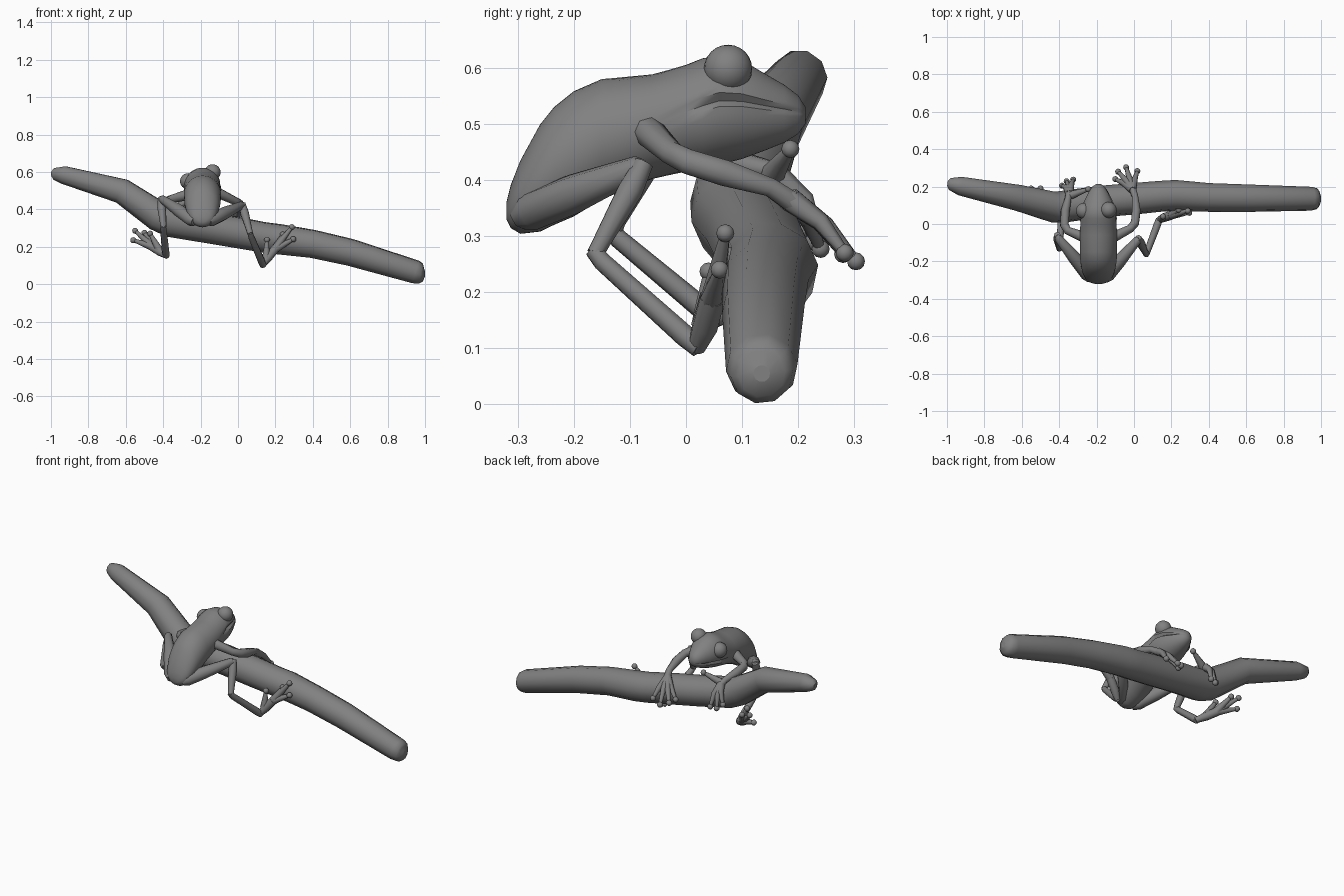
import bpy, bmesh, math
from mathutils import Vector

# one dark grey for every part
GREY = bpy.data.materials.new("dark_grey")
GREY.diffuse_color = (.22, .22, .22, 1)


def finish(ob, convert=False):
    bpy.ops.object.select_all(action='DESELECT')
    bpy.context.view_layer.objects.active = ob
    ob.select_set(True)
    if convert:
        bpy.ops.object.convert(target='MESH')
    ob = bpy.context.object
    ob.data.materials.clear()
    ob.data.materials.append(GREY)
    bpy.ops.object.shade_smooth_by_angle(angle=math.radians(50))


def tube(name, pts, sides=12):
    """Tapered tube through (x, y, z, radius) points."""
    cu = bpy.data.curves.new(name, 'CURVE')
    cu.dimensions = '3D'
    cu.bevel_depth = 1.0
    cu.bevel_resolution = sides // 4 - 1
    cu.use_fill_caps = True
    sp = cu.splines.new('POLY')
    sp.points.add(len(pts) - 1)
    for p, (x, y, z, r) in zip(sp.points, pts):
        p.co = (x, y, z, 1)
        p.radius = r
    ob = bpy.data.objects.new(name, cu)
    bpy.context.collection.objects.link(ob)
    finish(ob, True)


def ball(name, loc, r, seg=16):
    bpy.ops.mesh.primitive_uv_sphere_add(segments=seg, ring_count=seg // 2, radius=r, location=loc)
    ob = bpy.context.object
    ob.name = name
    finish(ob)


def digits(name, root, tips, lift=(0, 0, 0)):
    """Fan of fingers with round pads; thick roots merge into a palm."""
    a = Vector(root)
    for i, t in enumerate(tips):
        b = Vector(t)
        m = a.lerp(b, 0.5) + Vector(lift)
        tube(f"{name}_digit_{i + 1}", [(*a, .022), (*m, .016), (*b, .009)])
        ball(f"{name}_pad_{i + 1}", b, .016, seg=12)


# branch
tube("branch", [(-.998, .215, .59, .012), (-.985, .214, .59, .032), (-.93, .203, .583, .05),
                (-.62, .14, .497, .07), (-.43, .09, .365, .083), (-.36, .095, .335, .086),
                (-.18, .12, .305, .085), (0, .135, .275, .085), (.14, .148, .25, .083),
                (.22, .153, .24, .083), (.4, .142, .215, .077), (.6, .138, .17, .074),
                (.95, .135, .065, .064), (.978, .135, .056, .056), (.99, .135, .055, .042),
                (.999, .135, .055, .015)], 16)

# body and head: rings along y as (y, top, bottom, half width, roll in degrees)
rings = [(-.32, .36, .33, .02, 0), (-.312, .392, .314, .048, 0), (-.295, .435, .304, .068, 0),
         (-.26, .499, .308, .085, 0), (-.235, .53, .32, .091, 0), (-.2, .558, .335, .097, 0),
         (-.15, .58, .365, .1, 3), (-.06, .588, .402, .1, 8), (0, .605, .415, .097, 14),
         (.03, .617, .42, .098, 17), (.06, .622, .427, .097, 19), (.1, .614, .437, .086, 19),
         (.14, .59, .452, .068, 19), (.175, .57, .466, .05, 19), (.2, .551, .482, .032, 19),
         (.213, .53, .5, .013, 19)]
N = 48
bm = bmesh.new()
loops = []
for y, top, bot, w, roll in rings:
    c, s = math.cos(math.radians(-roll)), math.sin(math.radians(-roll))
    loop = []
    for i in range(N):
        a = 2 * math.pi * i / N
        # mouth groove on both sides of the head
        k = .86 if .02 < y < .21 and i in (N - 1, N // 2 + 1) else 1
        px, pz = w * math.cos(a) * k, (top - bot) / 2 * math.sin(a) * k
        loop.append(bm.verts.new((-.19 + px * c + pz * s, y, (top + bot) / 2 - px * s + pz * c)))
    loops.append(loop)
for p, q in zip(loops, loops[1:]):
    for i in range(N):
        bm.faces.new((p[i], p[(i + 1) % N], q[(i + 1) % N], q[i]))
bm.faces.new(loops[0])
bm.faces.new(loops[-1])
bmesh.ops.recalc_face_normals(bm, faces=bm.faces)
me = bpy.data.meshes.new("body")
bm.to_mesh(me)
bm.free()
body = bpy.data.objects.new("body", me)
bpy.context.collection.objects.link(body)
finish(body)

# eyes
ball("right_eye", (-.136, .075, .598), .043, seg=24)
ball("left_eye", (-.267, .07, .55), .043, seg=24)

# hind legs: thigh, shin, long ankle
tube("right_thigh", [(-.16, -.296, .335, .024), (-.14, -.275, .345, .036), (-.08, -.2, .375, .036),
                     (.02, -.085, .422, .022), (.028, -.076, .427, .012)])
tube("right_shin", [(.022, -.075, .43, .018), (.035, -.1, .38, .024), (.06, -.15, .29, .017),
                    (.066, -.162, .268, .016)])
tube("right_ankle", [(.064, -.166, .275, .015), (.07, -.15, .255, .017), (.125, -.003, .123, .02),
                     (.135, .024, .1, .018)])
tube("left_thigh", [(-.23, -.296, .335, .024), (-.25, -.27, .345, .036), (-.31, -.19, .39, .036),
                    (-.405, -.075, .455, .022), (-.414, -.06, .46, .012)])
tube("left_shin", [(-.41, -.06, .463, .018), (-.408, -.08, .41, .024), (-.4, -.125, .325, .017),
                   (-.399, -.13, .305, .016)])
tube("left_ankle", [(-.4, -.137, .312, .015), (-.399, -.12, .295, .017), (-.387, .03, .17, .02),
                    (-.383, .053, .15, .018)])

# feet
tube("right_foot", [(.128, .018, .1, .016), (.16, .034, .14, .024), (.2, .047, .19, .024)])
digits("right_foot", (.195, .045, .185), [(.288, .07, .305), (.295, .06, .24), (.24, .075, .265)])
digits("right_foot_inner", (.15, .03, .14), [(.155, .04, .237)])
tube("left_foot", [(-.378, .048, .15, .016), (-.42, .085, .175, .024), (-.46, .12, .2, .024)])
digits("left_foot", (-.455, .115, .198), [(-.56, .165, .235), (-.55, .19, .285), (-.5, .19, .275)])
digits("left_foot_inner", (-.42, .085, .18), [(-.47, .1, .27)])

# arms
tube("right_arm", [(-.14, -.085, .495, .026), (-.1, -.065, .485, .028), (-.02, -.025, .447, .022),
                   (.005, .005, .432, .024), (.012, .07, .412, .025), (.005, .15, .387, .018),
                   (-.008, .19, .36, .02)])
tube("left_arm", [(-.24, -.085, .485, .026), (-.28, -.065, .475, .028), (-.355, -.035, .455, .022),
                  (-.372, -.005, .447, .024), (-.368, .07, .435, .025), (-.352, .14, .42, .018),
                  (-.345, .17, .402, .02)])

# hands draped over the branch
digits("right_hand", (-.01, .185, .365), [(-.1, .24, .277), (-.085, .28, .268), (-.042, .303, .255),
                                         (.018, .283, .27)], (0, .006, .008))
digits("left_hand", (-.345, .165, .405), [(-.385, .205, .31), (-.36, .228, .29), (-.325, .237, .295)],
       (0, .012, .015))
digits("left_thumb", (-.335, .155, .41), [(-.245, .186, .455)])
